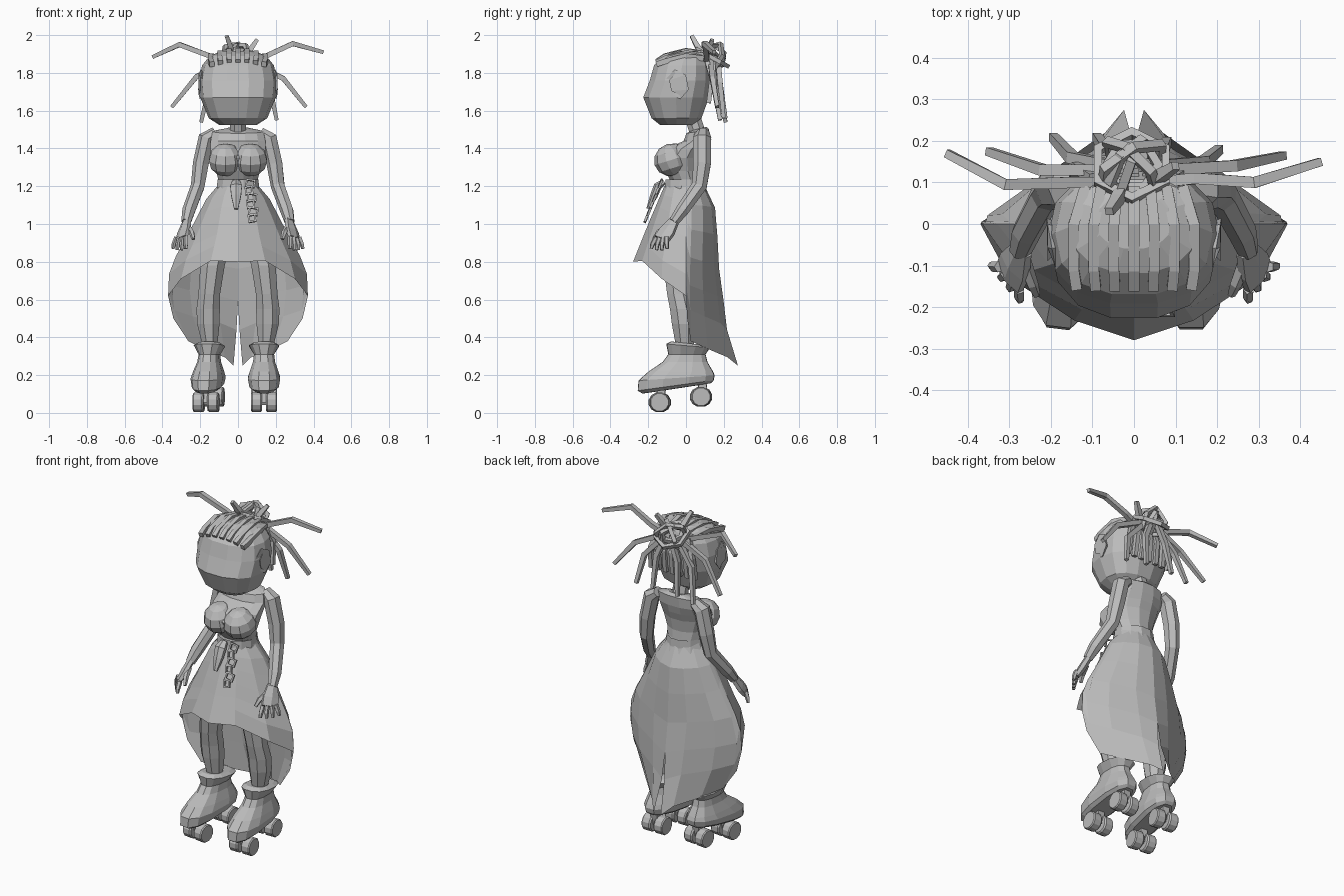
import bpy, bmesh, math
from math import sin, cos, pi, radians
from mathutils import Vector, Matrix

if "Cube" in bpy.data.objects:
    bpy.data.objects.remove(bpy.data.objects["Cube"])

GREY = (0.5, 0.5, 0.5, 1)
mat = bpy.data.materials.new("plain grey")
mat.use_nodes = True
mat.diffuse_color = GREY
mat.node_tree.nodes["Principled BSDF"].inputs["Base Color"].default_value = GREY


def finish(name, bm):
    bmesh.ops.recalc_face_normals(bm, faces=bm.faces)
    mesh = bpy.data.meshes.new(name)
    bm.to_mesh(mesh)
    bm.free()
    mesh.materials.append(mat)
    ob = bpy.data.objects.new(name, mesh)
    bpy.context.collection.objects.link(ob)
    return ob


def loft(name, rings, caps=True, closed=True):
    bm = bmesh.new()
    rows = [[bm.verts.new(p) for p in r] for r in rings]
    n = len(rows[0])
    for a, b in zip(rows, rows[1:]):
        for i in range(n if closed else n - 1):
            j = (i + 1) % n
            bm.faces.new((a[i], a[j], b[j], b[i]))
    if caps:
        bm.faces.new(rows[0])
        bm.faces.new(rows[-1])
    return finish(name, bm)


def power_of(v, p):
    return math.copysign(abs(v) ** p, v)


def oval(z, rx, front, back, cx=0, n=12, power=1.0, tilt=0.0):
    """Horizontal ring between two y limits; tilt lowers the front and raises the back."""
    ring = []
    for i in range(n):
        a = 2 * pi * (i + 0.5) / n
        s, c = power_of(sin(a), power), power_of(cos(a), power)
        ring.append((cx + rx * s, (front + back) / 2 - c * (back - front) / 2, z - c * tilt))
    return ring


def tube(name, pts, wide, thick=None, n=4, ref=(0, 1, 0)):
    """Sweep a ring along points; wide and thick are numbers or lists of half sizes."""
    pts = [Vector(p) for p in pts]
    k = len(pts)
    wide = wide if isinstance(wide, list) else [wide] * k
    thick = thick or wide
    thick = thick if isinstance(thick, list) else [thick] * k
    rings = []
    for i, p in enumerate(pts):
        d = (pts[min(i + 1, k - 1)] - pts[max(i - 1, 0)]).normalized()
        s = d.cross(Vector(ref)).normalized()
        t = s.cross(d)
        turn = pi / n
        rings.append([p + s * wide[i] * cos(2 * pi * j / n + turn) + t * thick[i] * sin(2 * pi * j / n + turn)
                      for j in range(n)])
    return loft(name, rings)


def hoop(name, centre, rx, ry, bar, rot=(0, 0, 0), n=6):
    """Closed ring with a square bar."""
    m = Matrix.Translation(centre) @ Matrix.Rotation(rot[2], 4, 'Z') @ \
        Matrix.Rotation(rot[1], 4, 'Y') @ Matrix.Rotation(rot[0], 4, 'X')
    rings = []
    for i in range(n + 1):
        a = 2 * pi * (i + 0.5) / n
        rings.append([m @ Vector(((rx + u) * cos(a), (ry + u) * sin(a), v))
                      for u, v in ((-bar, -bar), (bar, -bar), (bar, bar), (-bar, bar))])
    return loft(name, rings, caps=False)


def lerp(table, z):
    """Read a falling (z, value) table."""
    for (z0, v0), (z1, v1) in zip(table, table[1:]):
        if z >= z1:
            return v0 + (v1 - v0) * min(1, max(0, (z0 - z) / (z0 - z1)))
    return table[-1][1]


# Head, ears and neck
loft("head", [oval(*r, n=14, power=0.85) for r in (
    (1.525, .1, -.14, .04), (1.56, .155, -.185, .085), (1.67, .2, -.23, .125), (1.76, .207, -.195, .135),
    (1.84, .19, -.172, .13), (1.89, .15, -.12, .11), (1.915, .09, -.06, .07))])
for side, s in (("right", -1), ("left", 1)):
    tube(side + "_ear", [(s * .18, -.04, 1.74), (s * .2, -.045, 1.74), (s * .208, -.045, 1.74), (s * .198, -.045, 1.74)],
         [.05, .062, .045, .035], [.06, .08, .058, .045], n=6, ref=(0, -.2, 1))
tube("neck", [(0, .07, 1.46), (0, .03, 1.58)], .045, n=8)

# Braided rows over the crown and down the back of the head
for i in range(-3, 4):
    x = i * .046
    drop = x * x * 1.5
    tube("crown_braid", [(x, -.155, 1.86 - drop * .5), (x * 1.05, -.11, 1.89 - drop),
                         (x * 1.05, 0, 1.918 - drop), (x * .85, .09, 1.905 - drop)], .02, .018, ref=(1, 0, 0))
    tube("back_braid", [(x * .7, .11, 1.87), (x, .137, 1.77), (x * 1.05, .12, 1.64)], .017, ref=(1, 0, 0))

# Bun of looped locks
for k, (rx, ry, rz) in enumerate(((-.5, 0, 0), (1.1, .3, .4), (1.2, -.5, -.6), (.7, .9, .2), (1.5, .1, 1.2), (-.2, .2, .5))):
    hoop("bun_loop", (-.005, .14, 1.88), .094 - k * .006, .09 - k * .006, .011, (rx, ry, rz))

# Loose locks: wide pairs, hanging ones and short tips
locks = [
    [(-.06, .1, 1.85), (-.15, .1, 1.89), (-.31, .095, 1.95), (-.45, .17, 1.885)],
    [(.06, .1, 1.85), (.15, .11, 1.89), (.29, .1, 1.955), (.45, .15, 1.91)],
    [(-.06, .13, 1.86), (-.22, .13, 1.78), (-.35, .175, 1.62)],
    [(.06, .13, 1.86), (.24, .14, 1.77), (.36, .165, 1.62)],
    [(-.05, .14, 1.85), (-.15, .16, 1.73), (-.195, .21, 1.54)],
    [(.05, .14, 1.85), (.17, .15, 1.72), (.205, .18, 1.55)],
    [(-.02, .17, 1.87), (-.07, .18, 1.75), (-.09, .21, 1.56)],
    [(.02, .17, 1.87), (.07, .18, 1.75), (.08, .2, 1.56)],
    [(-.02, .1, 1.88), (-.04, .06, 1.94), (-.06, .03, 1.995)],
    [(.04, .1, 1.88), (.07, .12, 1.93), (.1, .14, 1.975)]]
for p in locks:
    tube("loose_lock", p, [.019] * (len(p) - 1) + [.014])

# Torso and bust
loft("torso", [oval(*r[:4], tilt=r[4]) for r in (
    (1.15, .13, -.11, .12, 0), (1.23, .107, -.085, .09, 0), (1.28, .12, -.115, .085, 0), (1.35, .147, -.145, .095, 0),
    (1.395, .152, -.11, .11, 0), (1.44, .15, -.015, .12, 0), (1.49, .14, .0, .125, .01), (1.505, .06, .03, .11, .01))])
for side, s in (("right", -1), ("left", 1)):
    bm = bmesh.new()
    bmesh.ops.create_uvsphere(bm, u_segments=10, v_segments=6, radius=1)
    bm.transform(Matrix.Translation((s * .066, -.075, 1.34)) @ Matrix.Rotation(.3, 4, 'X')
                 @ Matrix.Diagonal((.092, .096, .087, 1)))
    finish(side + "_bust", bm)
loft("waistband", [oval(z, r, -r, r - .01) for z, r in ((1.17, .118), (1.235, .112))], caps=False)

# Arms and hands
for side, s in (("right", -1), ("left", 1)):
    tube(side + "_arm", [(s * x, y, z) for x, y, z in (
        (.12, .09, 1.485), (.165, .085, 1.455), (.195, .085, 1.32), (.212, .07, 1.2), (.26, -.02, 1.07), (.274, -.065, 1.01))],
        [.03, .045, .044, .038, .036, .027], [.035, .05, .048, .042, .036, .027], n=7)
    tube(side + "_palm", [(s * .27, -.06, 1.02), (s * .287, -.1, .96), (s * .3, -.13, .92)],
         [.03, .052, .052], [.02, .022, .017], n=6, ref=(s * .78, -.63, 0))
    for k in range(4):
        u = k - 1.5
        tube(side + "_finger", [(s * (.3 - u * .016), -.13 - u * .018, .93),
                                (s * (.307 - u * .021), -.14 - u * .025, .893),
                                (s * (.31 - u * .023), -.142 - u * .028, .858 + abs(u) * .007)], [.014, .013, .009], n=5)
    tube(side + "_thumb", [(s * .265, -.09, .985), (s * .245, -.145, .955), (s * .235, -.17, .92)], [.018, .015, .01], n=5)

# Skirt, short in front with a long split train
width = ((1.2, .11), (1.13, .17), (1, .235), (.8, .345), (.72, .37), (.62, .37), (.5, .345), (.37, .27), (.25, .24))
front = ((1.2, .115), (1, .2), (.8, .28), (.6, .29))
back = ((1.2, .1), (1.14, .14), (1.05, .163), (.8, .17), (.6, .198), (.4, .222), (.25, .275))
hem = ((0, .8), (-30, .805), (-58, .71), (-90, .62), (-96, .5), (-104, .38), (-180, .25))
rows = []
for t in (0, .12, .28, .46, .64, .8, 1):
    row = []
    for a in (0, 30, 58, 90, 96, 104, 128, 154, 180):
        z = 1.2 + (lerp(hem, -a) - 1.2) * t
        # round waist spreading into a diamond-shaped hem
        p = 1 + (.25 if a <= 90 else .55) * min(1, t * 1.6)
        x = lerp(width, z) * power_of(sin(radians(a)), p)
        y = -power_of(cos(radians(a)), p) * lerp(front if a < 90 else back, z)
        row.append((x + (max(0, t - .7) * .08 if a == 180 else 0), y, z))
    rows.append(row)
skirt = loft("skirt", rows, caps=False, closed=False)
mirror = skirt.modifiers.new("mirror", 'MIRROR')
mirror.merge_threshold = .001

# Legs
for side, s in (("right", -1), ("left", 1)):
    loft(side + "_leg", [oval(z, r, f, b, s * cx, n=8) for z, r, f, b, cx in (
        (1.1, .07, -.08, .08, .07), (.95, .08, -.115, .07, .1), (.78, .07, -.125, .03, .135),
        (.63, .062, -.105, .025, .152), (.55, .067, -.09, .045, .158), (.47, .064, -.08, .055, .157),
        (.37, .045, -.06, .045, .15), (.25, .04, -.05, .05, .148))])


# Roller boots
def skate(side, x, yaw):
    parts = [loft(side + "_boot", [oval(z, r, f, b, n=12, power=.8, tilt=t) for z, r, f, b, t in (
        (.13, .06, -.235, .135, .028), (.145, .08, -.26, .15, .028), (.185, .088, -.255, .155, .014),
        (.22, .078, -.2, .145, 0), (.27, .06, -.125, .115, 0), (.31, .055, -.095, .105, 0),
        (.355, .082, -.105, .128, -.01), (.368, .06, -.08, .105, -.01))])]
    for y, z in ((-.14, .056), (.08, .085)):
        parts.append(tube(side + "_truck", [(0, y, z), (0, y + .01, z + .075)], .03, n=4))
        parts.append(tube(side + "_axle", [(-.06, y, z), (.06, y, z)], .015, n=6))
        for s in (-1, 1):
            parts.append(tube(side + "_wheel", [(s * .01, y, z), (s * .018, y, z), (s * .062, y, z), (s * .068, y, z)],
                              [.046, .053, .053, .048], n=12))
    for p in parts:
        p.data.transform(Matrix.Translation((x, 0, 0)) @ Matrix.Rotation(yaw, 4, 'Z'))


skate("right", -.152, radians(-7))
skate("left", .138, 0)

# Belt ornaments: a pendant and a linked chain
tube("pendant", [(-.01, -.115, 1.225), (-.01, -.15, 1.2), (-.01, -.17, 1.15), (-.01, -.2, 1.08)],
     [.022, .036, .03, .012], [.015, .022, .02, .01], n=6)
for k in range(6):
    f = k / 5
    hoop("chain_link", (.06 + .02 * f + (-1) ** k * .006, -.135 - .075 * f, 1.215 - .185 * f),
         .03 - .006 * (k % 2), .026, .006, (radians(68), radians(10 * (-1) ** k), 0), n=4)
